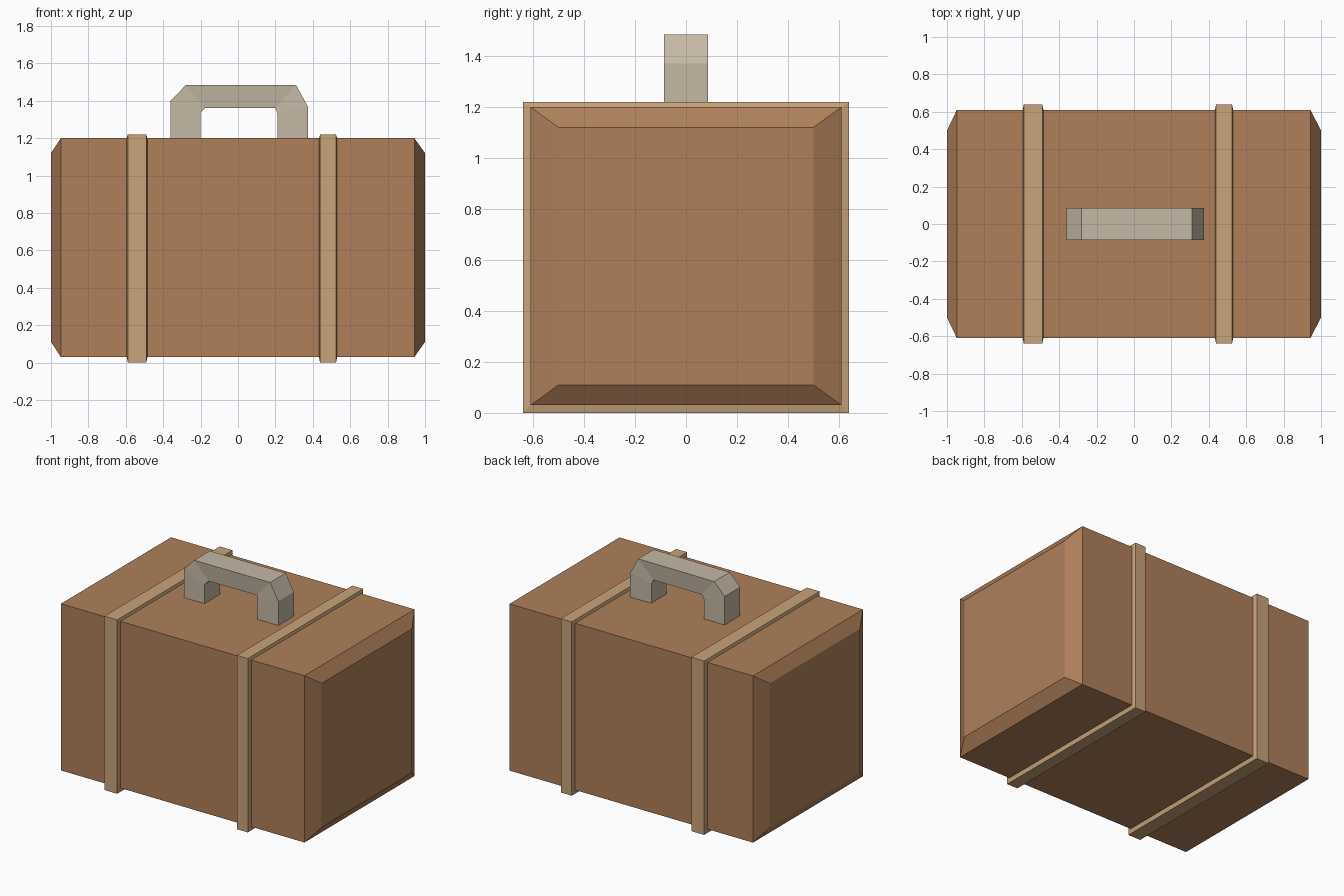
import bpy

if "Cube" in bpy.data.objects:
    bpy.data.objects.remove(bpy.data.objects["Cube"])


def material(name, rgb):
    m = bpy.data.materials.new(name)
    m.diffuse_color = (*rgb, 1.0)
    m.use_nodes = True
    m.node_tree.nodes["Principled BSDF"].inputs["Base Color"].default_value = m.diffuse_color
    return m


brown = material("brown_leather", (0.43, 0.216, 0.102))
tan = material("tan_strap", (0.58, 0.37, 0.195))
grey = material("warm_grey", (0.56, 0.48, 0.375))


def loft(name, rings, mat, caps=True, closed=False):
    """Bridge a list of equal-sized point rings into a flat-shaded mesh."""
    n = len(rings[0])
    verts = [p for r in rings for p in r]
    faces = []
    for i in range(len(rings) if closed else len(rings) - 1):
        a, b = i * n, ((i + 1) % len(rings)) * n
        faces += [(a + k, a + (k + 1) % n, b + (k + 1) % n, b + k) for k in range(n)]
    if caps and not closed:
        faces += [tuple(reversed(range(n))), tuple(range(len(verts) - n, len(verts)))]
    me = bpy.data.meshes.new(name)
    me.from_pydata(verts, [], faces)
    me.materials.append(mat)
    ob = bpy.data.objects.new(name, me)
    bpy.context.collection.objects.link(ob)
    return ob


def rect(x, hy, z0, z1):
    return [(x, -hy, z0), (x, hy, z0), (x, hy, z1), (x, -hy, z1)]


# Case body with tapered ends
loft("case_body", [rect(-1.0, 0.50, 0.11, 1.12), rect(-0.947, 0.61, 0.03, 1.20),
                   rect(0.943, 0.61, 0.03, 1.20), rect(1.0, 0.50, 0.11, 1.12)], brown)

# Straps wrapping the case: slightly chamfered band profile
for name, x0, x1 in (("left_strap", -0.597, -0.482), ("right_strap", 0.431, 0.532)):
    loft(name, [rect(x0, 0.60, 0.04, 1.19), rect(x0 + 0.008, 0.64, 0.0, 1.22),
                rect(x1 - 0.008, 0.64, 0.0, 1.22), rect(x1, 0.60, 0.04, 1.19)],
         tan, closed=True)

# Carry handle: outer edge point, inner edge point, inner half depth
path = [((-0.36, 1.19), (-0.20, 1.19), 0.085),
        ((-0.36, 1.40), (-0.20, 1.335), 0.085),
        ((-0.28, 1.483), (-0.175, 1.36), 0.075),
        ((0.31, 1.485), (0.20, 1.362), 0.075),
        ((0.373, 1.37), (0.21, 1.335), 0.085),
        ((0.373, 1.19), (0.21, 1.19), 0.085)]
loft("handle", [[(o[0], -0.086, o[1]), (o[0], 0.086, o[1]),
                 (i[0], h, i[1]), (i[0], -h, i[1])] for o, i, h in path], grey)

# Consistent outward normals
import bmesh
for ob in bpy.data.objects:
    bm = bmesh.new()
    bm.from_mesh(ob.data)
    bmesh.ops.recalc_face_normals(bm, faces=bm.faces)
    bm.to_mesh(ob.data)
    bm.free()
